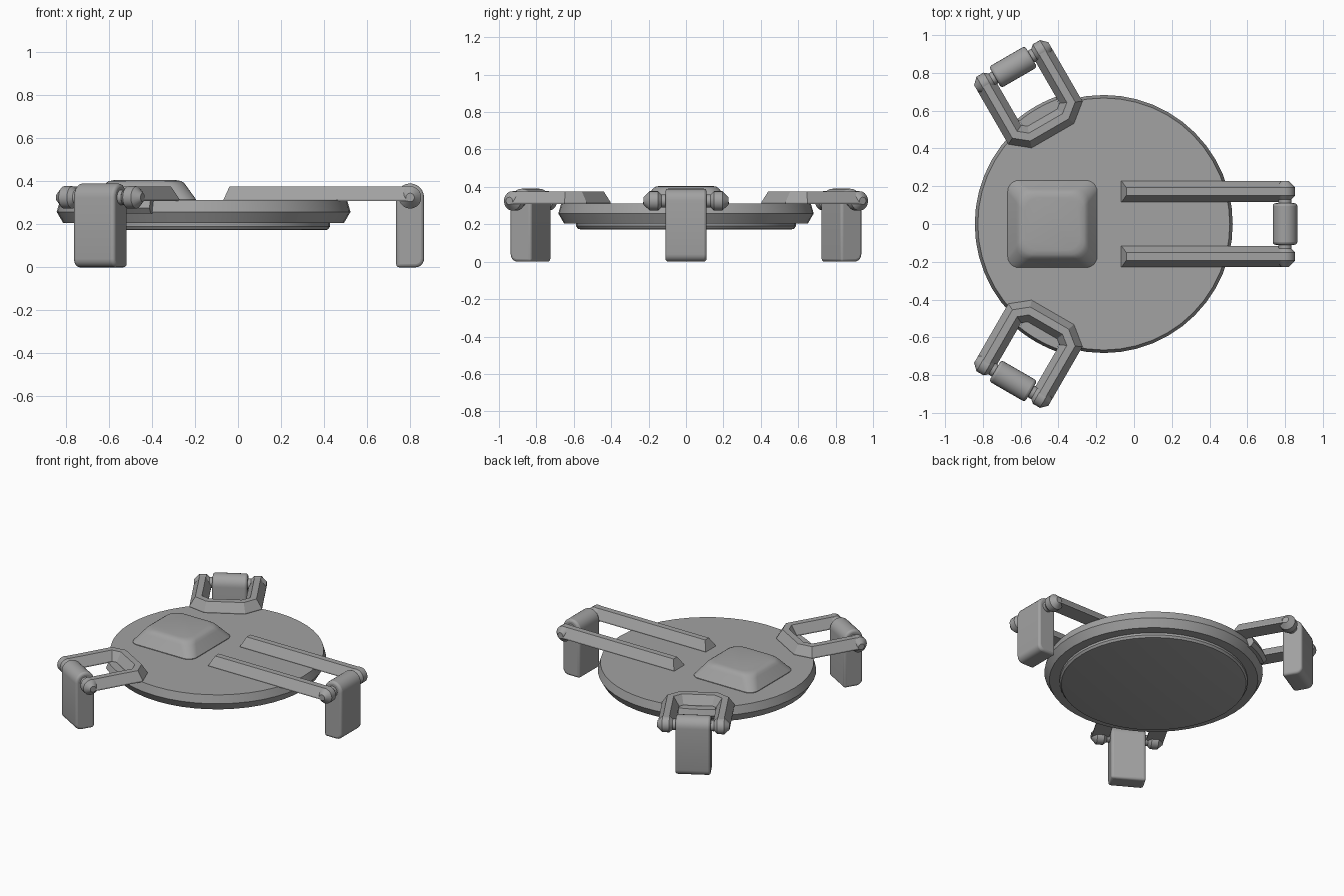
import bpy, bmesh, math
from mathutils import Vector

if "Cube" in bpy.data.objects:
    bpy.data.objects.remove(bpy.data.objects["Cube"])

grey = bpy.data.materials.new("mid_grey")
grey.diffuse_color = (0.36, 0.36, 0.36, 1)
grey.use_nodes = True
grey.node_tree.nodes["Principled BSDF"].inputs["Base Color"].default_value = grey.diffuse_color
CX = -0.16          # centre of the plate; the three arms turn about it
HINGE_U, HINGE_Z = 0.96, 0.325


def loft(name, rings, angle=0.0, bevel=0.0):
    """Skin equal-sized rings of points, cap both ends, place about the plate centre."""
    bm = bmesh.new()
    vs = [[bm.verts.new(p) for p in r] for r in rings]
    n = len(rings[0])
    for a, b in zip(vs, vs[1:]):
        for i in range(n):
            j = (i + 1) % n
            bm.faces.new((a[i], a[j], b[j], b[i]))
    bm.faces.new(vs[0])
    bm.faces.new(vs[-1])
    bmesh.ops.recalc_face_normals(bm, faces=bm.faces)
    me = bpy.data.meshes.new(name)
    bm.to_mesh(me)
    bm.free()
    me.materials.append(grey)
    ob = bpy.data.objects.new(name, me)
    bpy.context.collection.objects.link(ob)
    ob.location.x = CX
    ob.rotation_euler.z = angle
    if bevel:
        m = ob.modifiers.new("soft_edges", 'BEVEL')
        m.width, m.segments, m.limit_method = bevel, 3, 'ANGLE'
        m.angle_limit = math.radians(50)
    return ob


def circle(r, z, n=48):
    return [(r * math.cos(2 * math.pi * i / n), r * math.sin(2 * math.pi * i / n), z)
            for i in range(n)]


def rounded_rect(cx, hx, hy, r, z, k=6):
    pts = []
    for q, (sx, sy) in enumerate([(1, 1), (-1, 1), (-1, -1), (1, -1)]):
        for i in range(k + 1):
            a = math.pi / 2 * (q + i / k)
            pts.append((cx + sx * (hx - r) + r * math.cos(a),
                        sy * (hy - r) + r * math.sin(a), z))
    return pts


def spindle(name, profile, angle):
    """Round part on the hinge axis from (v, radius) pairs."""
    n = 20
    loft(name, [[(HINGE_U + r * math.cos(2 * math.pi * i / n), v,
                  HINGE_Z + r * math.sin(2 * math.pi * i / n)) for i in range(n)]
                for v, r in profile], angle)


def sweep_bar(name, path, angle, start_slope=0.0):
    """Mitred trapezoid bar along a flat path."""
    pts = [Vector(p) for p in path]
    section = [(-0.055, 0.309), (0.055, 0.309), (0.055, 0.318), (0.02, 0.375),
               (-0.02, 0.375), (-0.055, 0.318)]
    rings = []
    for i, p in enumerate(pts):
        d0 = (p - pts[i - 1]).normalized() if i else None
        d1 = (pts[i + 1] - p).normalized() if i < len(pts) - 1 else None
        d0, d1 = d0 or d1, d1 or d0
        t = (d0 + d1).normalized()
        side = Vector((-t.y, t.x)) / max(t.dot(d0), 0.3)
        ring = []
        for o, z in section:
            lift = start_slope * (z - 0.309) / 0.066 if i == 0 else 0
            q = p + side * o + d1 * lift
            ring.append((q.x, q.y, z))
        rings.append(ring)
    loft(name, rings, angle)


# Plate with bevelled rim, and the stepped pad below it
loft("plate", [circle(r, z) for r, z in
               [(0.60, 0.205), (0.652, 0.205), (0.683, 0.258), (0.667, 0.312)]])
loft("base_pad", [circle(r, z) for r, z in
                  [(0.565, 0.173), (0.578, 0.176), (0.588, 0.19), (0.588, 0.21)]])

# Raised soft housing on the plate
loft("housing", [rounded_rect(-0.432 - CX, h, h - 0.006, r, z) for h, r, z in
                 [(0.237, 0.06, 0.305), (0.237, 0.06, 0.316), (0.192, 0.07, 0.378),
                  (0.182, 0.075, 0.392), (0.168, 0.075, 0.401), (0.145, 0.07, 0.405)]])

# Clamp arms: one extended, two short
for label, angle in [("right", 0.0), ("back", 2 * math.pi / 3), ("front", -2 * math.pi / 3)]:
    if label == "right":
        for s in (-1, 1):
            sweep_bar("long_arm_bar", [(0.09, s * 0.172), (HINGE_U, s * 0.172)], angle, 0.03)
    else:
        half = [(HINGE_U, 0.172), (0.645, 0.172), (0.595, 0.11)]
        sweep_bar("short_arm_loop", half + [(u, -v) for u, v in reversed(half)], angle)
        # Curved guide block at the plate rim
        rings = []
        for i in range(7):
            a = math.radians(-9.5 + 19 * i / 6)
            rings.append([(r * math.cos(a), r * math.sin(a), z) for r, z in
                          [(0.655, 0.25), (0.70, 0.25), (0.72, 0.275), (0.705, 0.315),
                           (0.655, 0.315)]])
        loft("rim_guide", rings, angle)
    # Tapered hinge ends and the pin between them
    for s in (-1, 1):
        spindle("hinge_end", [(s * v, r) for v, r in
                              [(0.118, 0.022), (0.150, 0.052), (0.194, 0.052),
                               (0.227, 0.02)]], angle)
    spindle("hinge_pin", [(-0.13, 0.035), (0.13, 0.035)], angle)
    # Clamp foot with rounded top and rounded outer lower corner
    prof = [(0.895, 0.0)]
    for i in range(6):
        a = -math.pi / 2 + math.pi / 2 * i / 5
        prof.append((0.985 + 0.04 * math.cos(a), 0.04 + 0.04 * math.sin(a)))
    for i in range(13):
        a = math.pi * i / 12
        prof.append((HINGE_U + 0.065 * math.cos(a), HINGE_Z + 0.065 * math.sin(a)))
    loft("clamp_foot", [[(u, v, z) for u, z in prof] for v in (-0.11, 0.11)], angle, 0.015)

# Smooth shading with sharp edges kept
for ob in bpy.context.scene.objects:
    ob.select_set(True)
    bpy.context.view_layer.objects.active = ob
bpy.ops.object.shade_smooth_by_angle(angle=math.radians(30))
